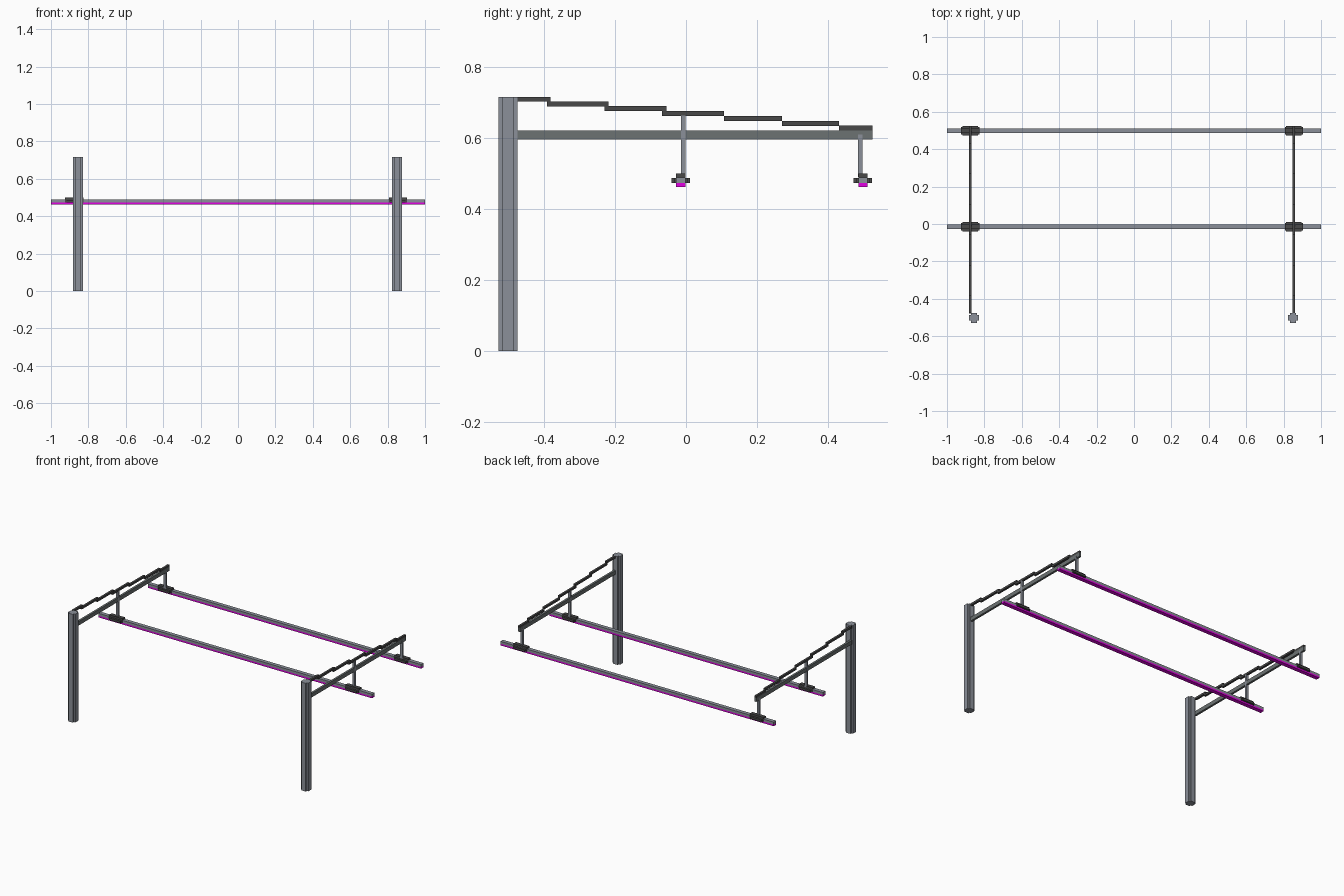
import bpy, bmesh

cube = bpy.data.objects.get("Cube")
if cube:
    bpy.data.objects.remove(cube, do_unlink=True)


def material(name, rgb):
    m = bpy.data.materials.new(name)
    m.use_nodes = True
    m.diffuse_color = (*rgb, 1)
    m.node_tree.nodes["Principled BSDF"].inputs["Base Color"].default_value = (*rgb, 1)
    return m


STEEL = material("steel grey", (0.26, 0.28, 0.32))
BEAM = material("beam grey", (0.15, 0.17, 0.17))
DARK = material("dark grey", (0.065, 0.065, 0.065))
MAGENTA = material("magenta", (0.75, 0.0, 0.75))


def prism(name, outline, z0, z1, mat):
    """Extrude a flat outline from z0 up to z1."""
    bm = bmesh.new()
    face = bm.faces.new([bm.verts.new((x, y, z0)) for x, y in outline])
    top = bmesh.ops.extrude_face_region(bm, geom=[face])["geom"]
    for v in top:
        if isinstance(v, bmesh.types.BMVert):
            v.co.z = z1
    bmesh.ops.recalc_face_normals(bm, faces=bm.faces)
    mesh = bpy.data.meshes.new(name)
    bm.to_mesh(mesh)
    bm.free()
    mesh.materials.append(mat)
    obj = bpy.data.objects.new(name, mesh)
    bpy.context.collection.objects.link(obj)
    return obj


def box(name, x, y, z, mat):
    """Box from (min, max) pairs."""
    return prism(name, [(x[0], y[0]), (x[1], y[0]), (x[1], y[1]), (x[0], y[1])], *z, mat)


def notched(cx, cy, ox, oy, ix, iy):
    """Rectangle outline with square notches cut from its corners."""
    quarter = [(ox, iy), (ix, iy), (ix, oy)]
    pts = quarter + [(-x, y) for x, y in quarter[::-1]]
    pts += [(-x, -y) for x, y in quarter] + [(x, -y) for x, y in quarter[::-1]]
    return [(cx + x, cy + y) for x, y in pts]


# Stepped cover strips: y start, y end, top height
STEPS = [(-0.476, -0.382, 0.716), (-0.392, -0.218, 0.703), (-0.230, -0.055, 0.690),
         (-0.068, 0.107, 0.676), (0.107, 0.270, 0.662), (0.270, 0.431, 0.648),
         (0.431, 0.525, 0.635)]
# Rails: name, rail y, hanger y, hanger top
RAILS = [("middle", -0.0145, -0.008, 0.664), ("back", 0.4985, 0.491, 0.610)]

# Post and cantilever arm on each side
for side, post_x, arm_x in (("right", -0.855, -0.875), ("left", 0.85, 0.855)):
    prism(f"{side}_post", notched(post_x, -0.5015, 0.0265, 0.0265, 0.0155, 0.0155),
          0, 0.716, STEEL)
    box(f"{side}_beam", (arm_x - 0.007, arm_x + 0.007), (-0.478, 0.525), (0.596, 0.622), BEAM)
    for i, (y0, y1, top) in enumerate(STEPS):
        box(f"{side}_step_{i + 1}", (arm_x - 0.007, arm_x + 0.007), (y0, y1),
            (top - 0.0135, top), DARK)
    # Hangers and clamps that carry the rails
    for name, rail_y, hang_y, top in RAILS:
        box(f"{side}_{name}_hanger", (arm_x - 0.008, arm_x + 0.008),
            (hang_y - 0.0065, hang_y + 0.0065), (0.49, top), STEEL)
        prism(f"{side}_{name}_clamp_plate",
              notched(arm_x, rail_y, 0.049, 0.026, 0.041, 0.019), 0.473, 0.487, DARK)
        box(f"{side}_{name}_clamp_block", (arm_x - 0.049, arm_x + 0.049),
            (rail_y - 0.013, rail_y + 0.013), (0.486, 0.5), DARK)

# Long rails with a coloured underside strip
for name, y, _, _ in RAILS:
    box(f"{name}_rail", (-1, 1), (y - 0.013, y + 0.013), (0.473, 0.489), STEEL)
    box(f"{name}_rail_strip", (-1, 1), (y - 0.013, y + 0.013), (0.462, 0.473), MAGENTA)
